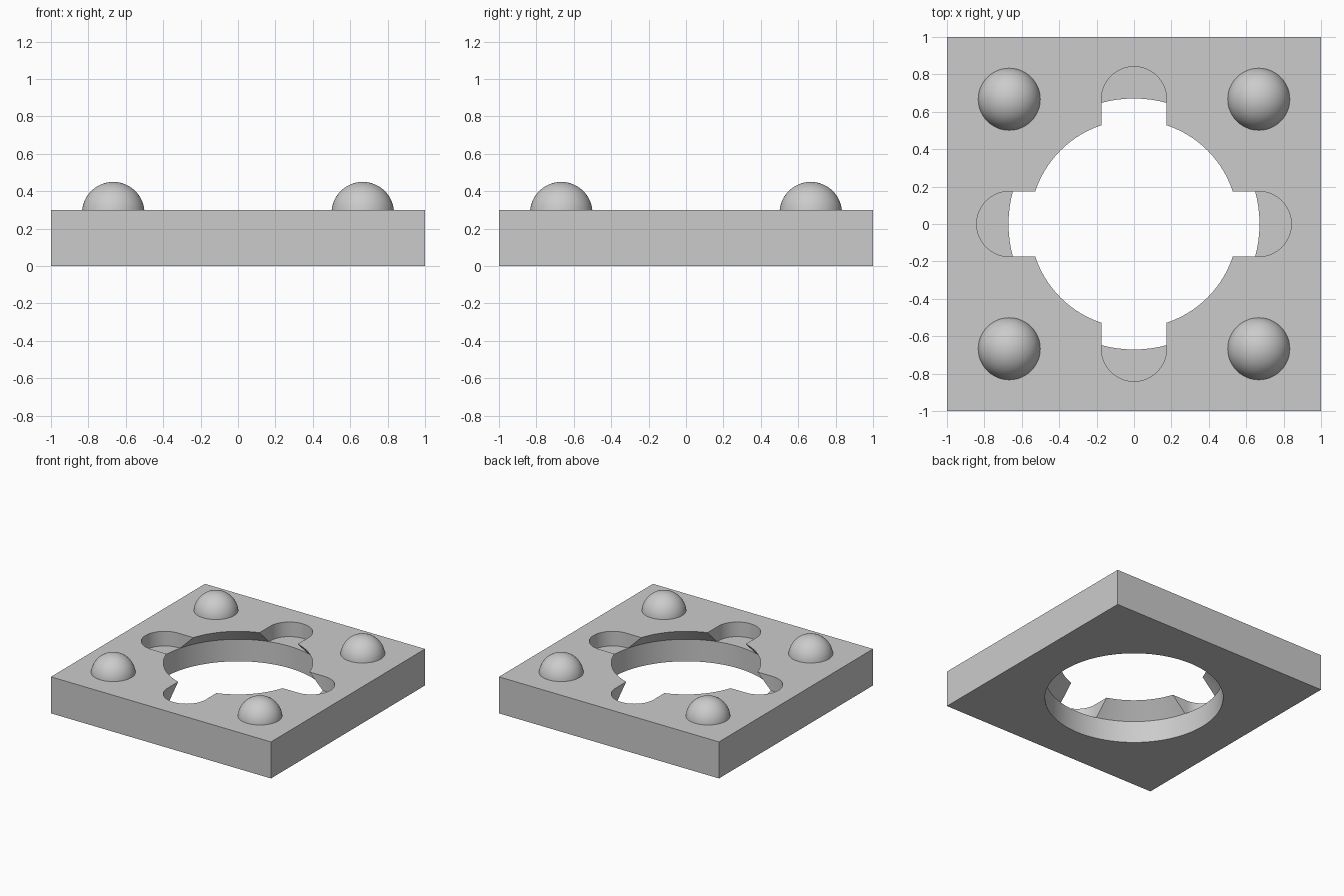
import bpy
import bmesh
from math import pi, sin, cos, radians
from mathutils import Matrix, Vector

if "Cube" in bpy.data.objects:
    bpy.data.objects.remove(bpy.data.objects["Cube"], do_unlink=True)

HEIGHT = 0.3        # plate thickness
FLOOR = 0.18        # height of the slot floors
OFFSET = 0.667      # distance of slot ends and domes from the axes

grey = bpy.data.materials.new("light grey")
grey.use_nodes = True
colour = (0.6, 0.6, 0.6, 1)
grey.diffuse_color = colour
grey.node_tree.nodes["Principled BSDF"].inputs["Base Color"].default_value = colour


def make_object(name, bm):
    bmesh.ops.recalc_face_normals(bm, faces=bm.faces)
    mesh = bpy.data.meshes.new(name)
    bm.to_mesh(mesh)
    bm.free()
    mesh.materials.append(grey)
    obj = bpy.data.objects.new(name, mesh)
    bpy.context.collection.objects.link(obj)
    return obj


def turned(name, profile, sides=96):
    """Closed solid of revolution from (radius, height) pairs."""
    bm = bmesh.new()
    rings = [[bm.verts.new((r * cos(2 * pi * i / sides), r * sin(2 * pi * i / sides), z))
              for i in range(sides)] for r, z in profile]
    for low, high in zip(rings, rings[1:]):
        for i in range(sides):
            j = (i + 1) % sides
            bm.faces.new((low[i], low[j], high[j], high[i]))
    bm.faces.new(rings[0])
    bm.faces.new(rings[-1])
    return make_object(name, bm)


def slot(name, angle, radius=0.174, steps=32):
    """Round-ended bar reaching out from the centre."""
    bm = bmesh.new()
    outline = [(0.3, -radius)]
    for i in range(steps + 1):
        a = pi * i / steps - pi / 2
        outline.append((OFFSET + radius * cos(a), radius * sin(a)))
    outline.append((0.3, radius))
    base = bm.faces.new([bm.verts.new((x, y, FLOOR)) for x, y in outline])
    top = bmesh.ops.extrude_face_region(bm, geom=[base])["geom"]
    bmesh.ops.translate(bm, vec=(0, 0, 0.3),
                        verts=[v for v in top if isinstance(v, bmesh.types.BMVert)])
    bmesh.ops.rotate(bm, verts=bm.verts, matrix=Matrix.Rotation(angle, 3, "Z"))
    return make_object(name, bm)


def smooth(obj):
    bpy.ops.object.select_all(action="DESELECT")
    obj.select_set(True)
    bpy.context.view_layer.objects.active = obj
    bpy.ops.object.shade_smooth_by_angle(angle=radians(30))


def carve(obj, cutter):
    bpy.context.view_layer.objects.active = obj
    mod = obj.modifiers.new("carve", "BOOLEAN")
    mod.operation = "DIFFERENCE"
    mod.solver = "EXACT"
    mod.object = cutter
    bpy.ops.object.modifier_apply(modifier=mod.name)
    bpy.data.objects.remove(cutter, do_unlink=True)


# Square plate
bm = bmesh.new()
bmesh.ops.create_cube(bm, size=1, matrix=Matrix.Translation((0, 0, HEIGHT / 2))
                      @ Matrix.Diagonal((2, 2, HEIGHT, 1)))
plate = make_object("plate", bm)

# Central hole: straight wall below, narrowing to a lip at the top
slope = (0.556 - 0.671) / (HEIGHT - FLOOR)
carve(plate, turned("hole_cutter", [(0.671, -0.1), (0.671, FLOOR + 0.001),
                                    (0.556, HEIGHT), (0.556 + slope * 0.1, HEIGHT + 0.1)]))

# Four slots around the hole
for k in range(4):
    carve(plate, slot("slot_cutter", k * pi / 2))
smooth(plate)

# Four corner domes
for side_x, x in (("left", OFFSET), ("right", -OFFSET)):
    for side_y, y in (("front", -OFFSET), ("back", OFFSET)):
        bm = bmesh.new()
        bmesh.ops.create_uvsphere(bm, u_segments=48, v_segments=32, radius=0.167,
                                  matrix=Matrix.Translation((x, y, 0.283)))
        bmesh.ops.bisect_plane(bm, geom=bm.verts[:] + bm.edges[:] + bm.faces[:],
                               plane_co=Vector((0, 0, HEIGHT)), plane_no=Vector((0, 0, 1)),
                               clear_inner=True)
        smooth(make_object(f"{side_y}_{side_x}_dome", bm))
